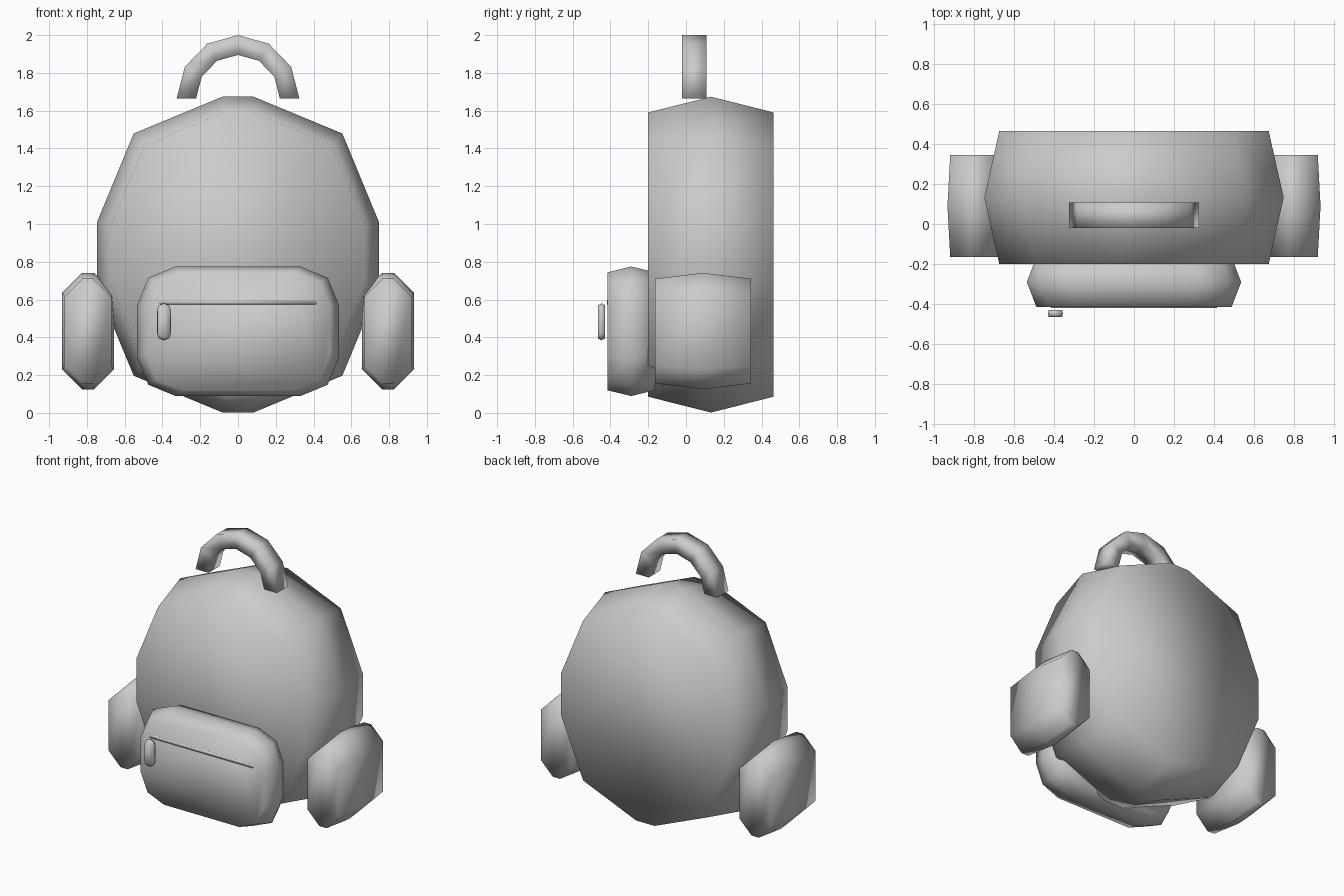
import bpy, bmesh, math

if "Cube" in bpy.data.objects:
    bpy.data.objects.remove(bpy.data.objects["Cube"])


def finish(name, bm):
    bmesh.ops.recalc_face_normals(bm, faces=bm.faces)
    mesh = bpy.data.meshes.new(name)
    bm.to_mesh(mesh)
    bm.free()
    for p in mesh.polygons:
        p.use_smooth = True
    obj = bpy.data.objects.new(name, mesh)
    bpy.context.collection.objects.link(obj)
    return obj


def loft(bm, rings):
    # join rings of points into a closed skin with end caps
    loops = [[bm.verts.new(p) for p in ring] for ring in rings]
    n = len(loops[0])
    for a, b in zip(loops, loops[1:]):
        for i in range(n):
            j = (i + 1) % n
            bm.faces.new((a[i], a[j], b[j], b[i]))
    bm.faces.new(loops[0][::-1])
    bm.faces.new(loops[-1])


def rounded_rect(hw, hh, r, steps):
    pts = []
    for q, (sx, sz) in enumerate(((1, 1), (-1, 1), (-1, -1), (1, -1))):
        for k in range(steps + 1):
            a = math.radians(90 * q + 90 * k / steps)
            pts.append((sx * (hw - r) + r * math.cos(a), sz * (hh - r) + r * math.sin(a)))
    return pts


def pouch(name, centre, hw, hd, hh, r, steps=2, taper=0.9):
    # rounded outline, widest in the middle of its depth
    cx, cy, cz = centre
    prof = rounded_rect(hw, hh, r, steps)
    rings = [[(cx + x * s, cy + dy, cz + z * s) for x, z in prof]
             for dy, s in ((-hd, taper), (0, 1), (hd, taper))]
    bm = bmesh.new()
    loft(bm, rings)
    return finish(name, bm)


# main bag and front pocket
pouch("body", (0, 0.132, 0.838), 0.747, 0.332, 0.836, 0.665)
pouch("front_pocket", (0, -0.29, 0.432), 0.535, 0.125, 0.343, 0.205, 2, 0.91)

# side pockets
for side, label in ((-1, "left"), (1, "right")):
    pouch(label + "_side_pocket", (side * 0.794, 0.09, 0.433), 0.137, 0.255, 0.308, 0.105, 1)

# zip strip and pull tab
pouch("zip_strip", (0, -0.41, 0.586), 0.415, 0.008, 0.011, 0.005, 1, 1)
pouch("zip_pull", (-0.392, -0.447, 0.482), 0.037, 0.018, 0.098, 0.035)

# carry handle: rectangular section swept along an arch
rings = []
for k in range(7):
    a = math.radians(30 * k)
    c, s = math.cos(a), math.sin(a)
    rings.append([(rx * c, y, 1.664 + rz * s)
                  for rx, rz, y in ((0.325, 0.336, -0.02), (0.325, 0.336, 0.108),
                                    (0.222, 0.231, 0.108), (0.222, 0.231, -0.02))])
bm = bmesh.new()
loft(bm, rings)
finish("handle", bm)
